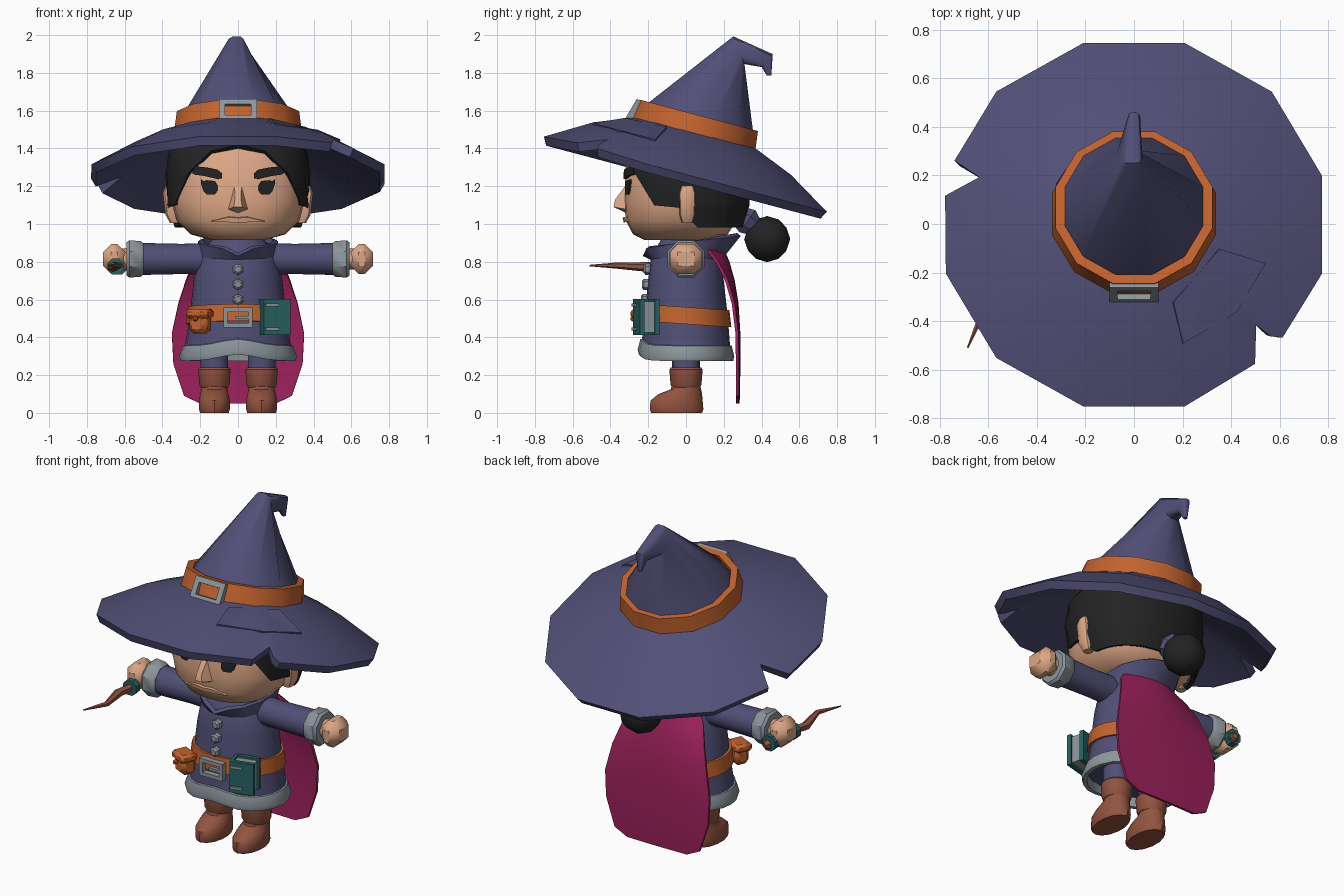
import bpy, bmesh
from math import sin, cos, pi, radians, copysign, exp
from mathutils import Vector as V, Matrix
from mathutils.bvhtree import BVHTree

if "Cube" in bpy.data.objects:
    bpy.data.objects.remove(bpy.data.objects["Cube"])
parts = []


def material(name, *rgb):
    lin = [((c / 255 + .055) / 1.055) ** 2.4 for c in rgb] + [1]
    m = bpy.data.materials.new(name)
    m.use_nodes = True
    m.diffuse_color = lin
    m.node_tree.nodes["Principled BSDF"].inputs["Base Color"].default_value = lin
    return m


purple = material("dusk purple", 81, 79, 118)
orange = material("orange leather", 195, 99, 46)
grey = material("grey metal", 140, 150, 156)
skin = material("skin", 222, 167, 134)
black = material("black hair", 35, 35, 36)
magenta = material("magenta cloth", 157, 33, 92)
brown = material("brown leather", 146, 83, 64)
teal = material("teal", 40, 98, 100)


def build(name, bm, mat, thick=0):
    bmesh.ops.recalc_face_normals(bm, faces=bm.faces[:])
    tree = BVHTree.FromBMesh(bm)
    me = bpy.data.meshes.new(name)
    bm.to_mesh(me)
    bm.free()
    me.materials.append(mat)
    ob = bpy.data.objects.new(name, me)
    bpy.context.collection.objects.link(ob)
    if thick:
        mod = ob.modifiers.new("thickness", 'SOLIDIFY')
        mod.thickness, mod.offset = thick, 0
    parts.append(ob)
    return tree


def ring(c, u, v, n=16, phase=0, e=2):
    f = lambda t: copysign(abs(t) ** (2 / e), t)
    a = [phase + 2 * pi * i / n for i in range(n)]
    return [V(c) + V(u) * f(cos(t)) + V(v) * f(sin(t)) for t in a]


def flat(z, rx, ry, cy=0, cx=0, n=16, e=2):
    return ring((cx, cy, z), (rx, 0, 0), (0, ry, 0), n, pi / 2, e)


def loft(name, rings, mat, caps=True, wrap=True, loop=False, thick=0):
    bm = bmesh.new()
    vs = [[bm.verts.new(p) for p in r] for r in rings]
    n = len(vs[0])
    pairs = list(zip(vs, vs[1:])) + ([(vs[-1], vs[0])] if loop else [])
    for a, b in pairs:
        for i in range(n if wrap else n - 1):
            j = (i + 1) % n
            bm.faces.new((a[i], a[j], b[j], b[i]))
    if caps and wrap and not loop:
        bm.faces.new(vs[0])
        bm.faces.new(vs[-1])
    return build(name, bm, mat, thick)


def tube(name, path, radii, mat, n=8):
    pts = [V(p) for p in path]
    axis = (pts[-1] - pts[0]).normalized()
    base = axis.to_track_quat('Z', 'Y')
    rings = []
    for i, (p, r) in enumerate(zip(pts, radii)):
        t = pts[min(i + 1, len(pts) - 1)] - pts[max(i - 1, 0)]
        q = axis.rotation_difference(t) @ base
        rings.append(ring(p, q @ V((r, 0, 0)), q @ V((0, r, 0)), n, pi / n))
    loft(name, rings, mat)


def ball(name, c, r, mat, sub=2):
    bm = bmesh.new()
    bmesh.ops.create_icosphere(bm, subdivisions=sub, radius=r, matrix=Matrix.Translation(c))
    build(name, bm, mat)


def box(name, c, size, mat, turn=0, bevel=0):
    bm = bmesh.new()
    bmesh.ops.create_cube(bm, size=1, matrix=Matrix.Translation(c)
                          @ Matrix.Rotation(radians(turn), 4, 'Z') @ Matrix.Diagonal((*size, 1)))
    if bevel:
        bmesh.ops.bevel(bm, geom=bm.edges[:], offset=bevel, segments=1, affect='EDGES')
    build(name, bm, mat)


def frame(name, c, w, up, h, border, depth, mat):
    c, up = V(c), V(up).normalized()
    out = up.cross(V((1, 0, 0))) * -depth / 2
    k = 2 ** .5
    r = lambda s, d: ring(c + out * s, V((k * (w - d), 0, 0)), up * k * (h - d), 4, pi / 4)
    loft(name, [r(-1, 0), r(1, 0), r(1, border), r(-1, border)], mat, loop=True)


def strip(name, tree, cols, mat, s=1, thick=.009):
    # Columns of (x, top, bottom) laid on the front of a surface
    hit = lambda x, z: tree.ray_cast(V((x * s, -2, z)), V((0, 1, 0)))[0] - V((0, .004, 0))
    loft(name, [[hit(x, a), hit(x, b)] for x, a, b in cols], mat, wrap=False, thick=thick)


# Hat, leaning back
W, Y = V((0, sin(.26), cos(.26))), V((0, cos(.26), -sin(.26)))
X, O = V((1, 0, 0)), V((0, -.01, 1.237))
hat = lambda r, z: ring(O + W * z, X * r, Y * r, 12, pi / 12)

# Brim with two torn notches
edge = [(15 + 30 * k, .79) for k in range(12) if k not in (5, 10)]
edge += [(160, .775), (164, .65), (171, .775),
         (310, .765), (318.8, .66), (319.3, .73), (321.5, .768)]
edge.sort()


def brim_ring(radius, height):
    out = []
    for a, full in edge:
        r = radius or full
        z = height if radius else (.8 - full) * .55
        t = radians(a)
        out.append(O + W * z + X * r * cos(t) + Y * r * sin(t))
    return out


brim = loft("hat_brim", [brim_ring(.33, .23), brim_ring(.55, .145), brim_ring(0, 0)],
            purple, caps=False, thick=.05)

# Crown and bent tip
loft("hat_crown", [hat(.335, .2), hat(.295, .345),
                   ring((-.018, .28, 1.92), X * .05, (-.01, .03, -.075), 12, pi / 12, 3),
                   ring((0, .43, 1.865), X * .026, (0, -.03, -.035), 12, pi / 12, 3),
                   ring((0, .44, 1.785), X * .012, (0, -.012, 0), 12, pi / 12)], purple)
low = V((0, -.012, 0))
loft("hat_band", [[p + low for p in hat(r, z)] for r, z in (
    (.356, .195), (.335, .35), (.295, .35), (.3, .195))], orange, loop=True)
frame("hat_buckle", (0, -.277, 1.595), .1, (0, .5, .85), .066, .032, .04, grey)

# Brim patch
bm = bmesh.new()
outline = [(.16, -.33), (.35, -.11), (.54, -.17), (.42, -.37), (.2, -.5)]
bm.faces.new([bm.verts.new(brim.ray_cast(V((x, y, 3)), V((0, 0, -1)))[0] + W * .03)
              for x, y in outline])
build("hat_patch", bm, purple, .02)

# Head
head = loft("head", [flat(z, rx, ry, cy, n=24, e=2.4) for z, rx, ry, cy in (
    (.915, .14, .18, -.04), (.945, .25, .25, -.03), (1.02, .325, .295, -.025),
    (1.12, .352, .305, -.02), (1.3, .358, .31, -.01), (1.45, .3, .27, .02))], skin)
bm = bmesh.new()
for p in [(0, -.3, 1.05)] + [(s * x, y, z) for s in (-1, 1) for x, y, z in (
        (.06, -.3, 1.075), (.022, -.383, 1.09), (.016, -.375, 1.13), (.018, -.315, 1.21))]:
    bm.verts.new(p)
bmesh.ops.convex_hull(bm, input=bm.verts[:])
build("nose", bm, skin)
strip("lips", head, [(-.14, 1.017, 1.013), (-.05, 1.038, 1.012), (0, 1.034, 1.01),
                     (.05, 1.038, 1.012), (.14, 1.017, 1.013)], skin, thick=.022)

# Hair shell, open over the face
rows = []
for z, rx, ry, cy, span in ((.985, .325, .28, .01, 82), (1.09, .362, .315, .005, 95),
                            (1.1, .364, .318, .005, 118), (1.27, .372, .33, 0, 140),
                            (1.38, .355, .325, .005, 160), (1.41, .335, .305, .01, 180),
                            (1.5, .2, .2, .05, 180)):
    f = lambda t: copysign(abs(t) ** .86, t)
    ts = [radians(span) * (i / 12 - 1) for i in range(25)]
    rows.append([V((rx * f(sin(t)), cy + ry * f(cos(t)), z)) for t in ts])
loft("hair", rows, black, wrap=False, thick=.025)
tube("hair_tie", [(0, .27, 1.05), (0, .325, 1.015), (0, .38, .97)], (.055, .078, .045), purple)
ball("hair_bun", (0, .43, .92), .122, black)

# Features and limbs in pairs
for s, side in ((1, "left"), (-1, "right")):
    strip(side + "_eye", head, [(.11, 1.205, 1.175), (.125, 1.228, 1.157), (.165, 1.232, 1.157),
                                (.182, 1.225, 1.175), (.195, 1.235, 1.215)], black, s)
    strip(side + "_brow", head, [(.085, 1.268, 1.243), (.11, 1.288, 1.238), (.17, 1.3, 1.253),
                                 (.22, 1.305, 1.26), (.235, 1.28, 1.265)], black, s, .024)
    loft(side + "_ear", [flat(z, rx, ry, .007, s * x, 10, 2.6) for z, x, rx, ry in (
        (1.005, .335, .025, .028), (1.05, .35, .036, .042), (1.165, .363, .036, .045),
        (1.2, .368, .018, .032))], skin)
    limb = lambda name, xs, rs, mat, n=14: tube(
        side + name, [(s * x, 0, .815) for x in xs], rs, mat, n)
    limb("_sleeve", (.1, .3, .52), (.085, .08, .085), purple)
    limb("_cuff", (.5, .515, .575, .59), (.09, .102, .107, .095), grey, 8)
    limb("_wrist", (.56, .63), (.055, .055), skin)
    box(side + "_fist", (s * .655, 0, .815), (.118, .172, .158), skin, 0, .042)
    cx = s * .125
    loft(side + "_leg", [flat(z, .075, .075, 0, cx, 14) for z in (.2, .36)], purple)
    loft(side + "_boot", [flat(z, rx, ry, cy, cx, 14) for z, rx, ry, cy in (
        (0, .078, .135, -.05), (.02, .084, .142, -.05), (.065, .084, .138, -.05),
        (.1, .077, .115, -.03), (.125, .07, .08, 0), (.16, .07, .072, 0))], brown)
    loft(side + "_boot_cuff", [flat(z, r, r, 0, cx, 14) for z, r in (
        (.135, .074), (.15, .082), (.23, .088), (.24, .08))], brown)


# Robe with a hem that rises at the front
def hem(z, rx, ry):
    r = flat(z, rx, ry, n=24)
    for p in r:
        if p.y < 0:
            p.z += .035 * exp(-(p.x / .13) ** 2)
    return r


loft("robe", [hem(.33, .285, .235)] + [flat(z, rx, ry, n=24) for z, rx, ry in (
    (.5, .257, .222), (.7, .235, .2), (.82, .208, .187), (.885, .165, .15),
    (.94, .12, .12))], purple)
loft("hem_trim", [hem(*p) for p in ((.275, .305, .25), (.3, .312, .256), (.355, .29, .242),
                                    (.36, .27, .225), (.275, .28, .23))], grey, loop=True)

# Collar, higher behind and split in front
collar = [flat(.82, .195, .18), flat(.905, .2, .25, .03)]
for i, p in enumerate(collar[1]):
    p.z += .14 * p.y - (.035 if i == 8 else 0)
loft("collar", collar, purple, caps=False, thick=.025)
for z, y in ((.76, -.2), (.68, -.208), (.6, -.214)):
    tube("button", [(0, y + .02, z), (0, y - .015, z), (0, y - .025, z)], (.03, .03, .018), grey, 6)

# Belt and what hangs on it
belt = [flat(z, rx, ry, n=24) for z, rx, ry in (
    (.47, .275, .24), (.56, .265, .23), (.56, .235, .2), (.47, .245, .21))]
for r in belt:
    for p in r:
        p.z -= .07 * p.y
loft("belt", belt, orange, loop=True)
frame("belt_buckle", (0, -.245, .505), .078, (0, 0, 1), .052, .022, .035, grey)
box("buckle_prong", (.02, -.25, .505), (.07, .02, .016), grey)
box("pouch", (-.2, -.22, .475), (.105, .09, .11), orange, -25, .022)
box("pouch_flap", (-.203, -.225, .525), (.125, .105, .05), orange, -25, .015)
ball("pouch_knob", (-.225, -.28, .5), .017, orange, 1)
turn = Matrix.Rotation(radians(15), 3, 'Z')
for name, y, size, mat in (("book_front", -.042, (.14, .025, .19), teal),
                           ("book_pages", 0, (.12, .07, .165), grey),
                           ("book_back", .042, (.14, .025, .19), teal)):
    box(name, V((.195, -.21, .507)) + turn @ V((0, y, 0)), size, mat, 15)
box("book_spine", V((.195, -.21, .507)) + turn @ V((-.065, 0, 0)), (.018, .1, .19), teal, 15)
for z in (.445, .57):
    box("book_clasp", V((.195, -.21, z)) + turn @ V((-.03, -.057, 0)), (.07, .014, .016), grey, 15)

# Cape, edges curving forward
rows = []
for z, w, back, front in ((.87, .17, .19, .11), (.8, .235, .222, .165), (.7, .275, .25, .215),
                          (.58, .315, .27, .25), (.42, .35, .28, .27), (.26, .342, .28, .272),
                          (.09, .285, .278, .272), (.05, .2, .275, .272)):
    us = [i / 5 - 1 for i in range(11)]
    rows.append([V((w * u, back + (front - back) * u * u, z)) for u in us])
loft("cape", rows, magenta, wrap=False, thick=.016)

# Crooked wand in the right hand
tube("wand", [(-.62, .13, .765), (-.625, .11, .767), (-.64, .06, .775), (-.65, -.14, .775),
              (-.665, -.2, .772), (-.625, -.37, .78), (-.685, -.51, .78)],
     (.016, .03, .022, .024, .026, .016, .004), brown, 6)
for y, x in ((.09, -.632), (-.1, -.648)):
    tube("wand_grip", [(x, y - .02, .775), (x, y + .02, .775)], (.047, .047), teal, 8)

# Apply thickness and shade
bpy.ops.object.select_all(action='DESELECT')
for ob in parts:
    ob.select_set(True)
bpy.context.view_layer.objects.active = parts[0]
bpy.ops.object.convert(target='MESH')
bpy.ops.object.shade_smooth_by_angle(angle=radians(40))
